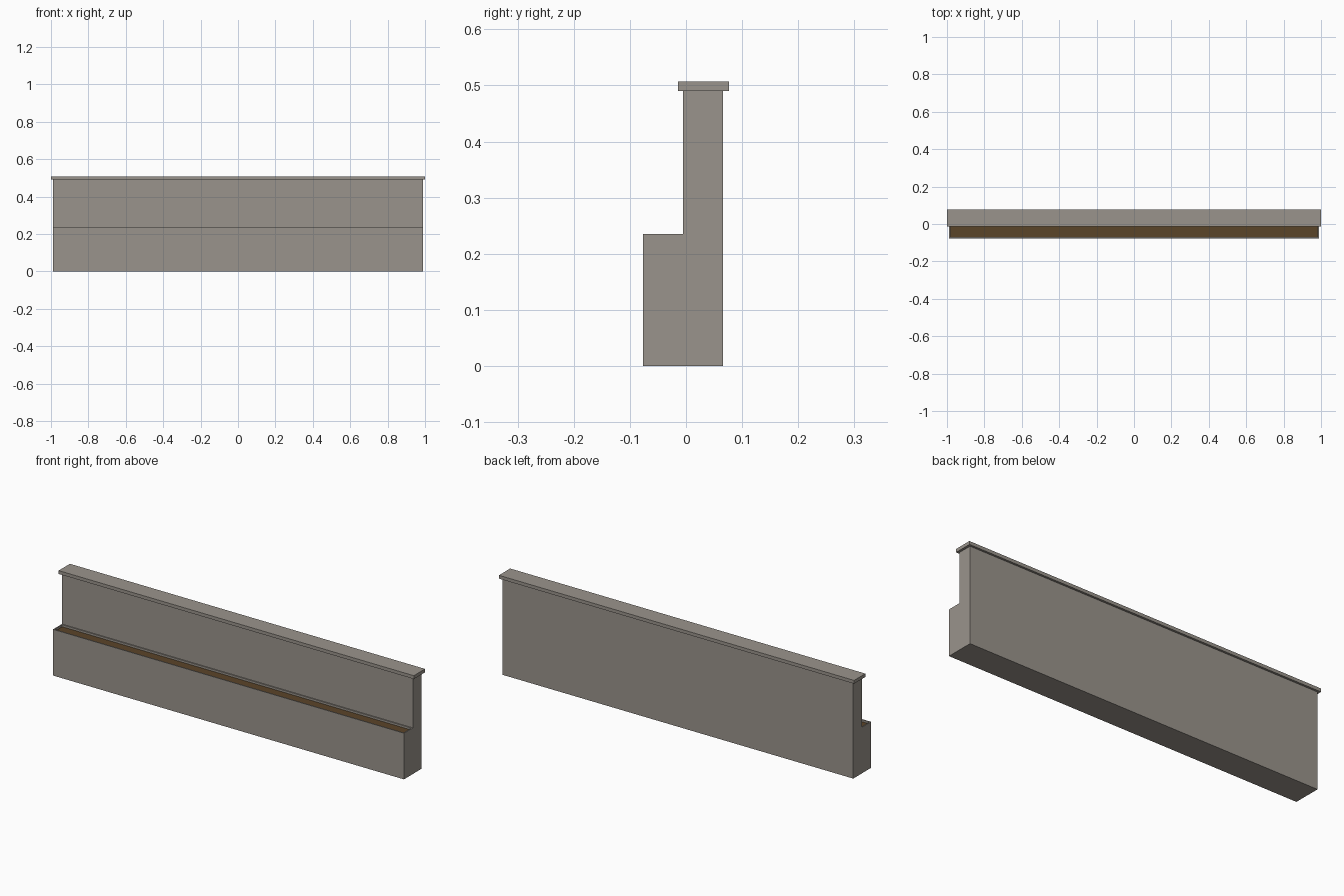
import bpy, bmesh

if "Cube" in bpy.data.objects:
    bpy.data.objects.remove(bpy.data.objects["Cube"])

def material(name, rgb):
    m = bpy.data.materials.new(name)
    m.diffuse_color = (*rgb, 1)
    m.use_nodes = True
    m.node_tree.nodes["Principled BSDF"].inputs["Base Color"].default_value = m.diffuse_color
    return m

STONE = material("warm grey stone", (0.323, 0.296, 0.262))
SOIL = material("brown soil", (0.105, 0.058, 0.022))

def finish(name, bm, mat):
    me = bpy.data.meshes.new(name)
    bmesh.ops.recalc_face_normals(bm, faces=bm.faces)
    bm.to_mesh(me)
    bm.free()
    me.materials.append(mat)
    ob = bpy.data.objects.new(name, me)
    bpy.context.collection.objects.link(ob)
    return ob

def box_mesh(x, y0, y1, z0, z1):
    bm = bmesh.new()
    bmesh.ops.create_cube(bm, size=1)
    for v in bm.verts:
        v.co = (v.co.x * 2 * x, y0 if v.co.y < 0 else y1, z0 if v.co.z < 0 else z1)
    return bm

X, RIM, TOP, SOIL_Z = 0.988, 0.008, 0.235, 0.226
FRONT, MID, BACK = -0.0765, -0.005, 0.066

# tall rear wall and overhanging coping
finish("rear_wall", box_mesh(X, MID, BACK, 0, 0.49), STONE)
finish("coping", box_mesh(1.0, -0.014, 0.0765, 0.49, 0.507), STONE)

# front planter box with a recessed top
bm = box_mesh(X, FRONT, MID, 0, TOP)
top = max(bm.faces, key=lambda f: f.calc_center_median().z)
bmesh.ops.inset_region(bm, faces=[top], thickness=RIM)
ext = bmesh.ops.extrude_face_region(bm, geom=[top])
for g in ext["geom"]:
    if isinstance(g, bmesh.types.BMVert):
        g.co.z = SOIL_Z - 0.004
if top.is_valid:
    bmesh.ops.delete(bm, geom=[top], context='FACES_ONLY')
finish("planter_box", bm, STONE)

# soil bed
finish("soil", box_mesh(X - RIM, FRONT + RIM, MID - RIM, SOIL_Z - 0.004, SOIL_Z), SOIL)
